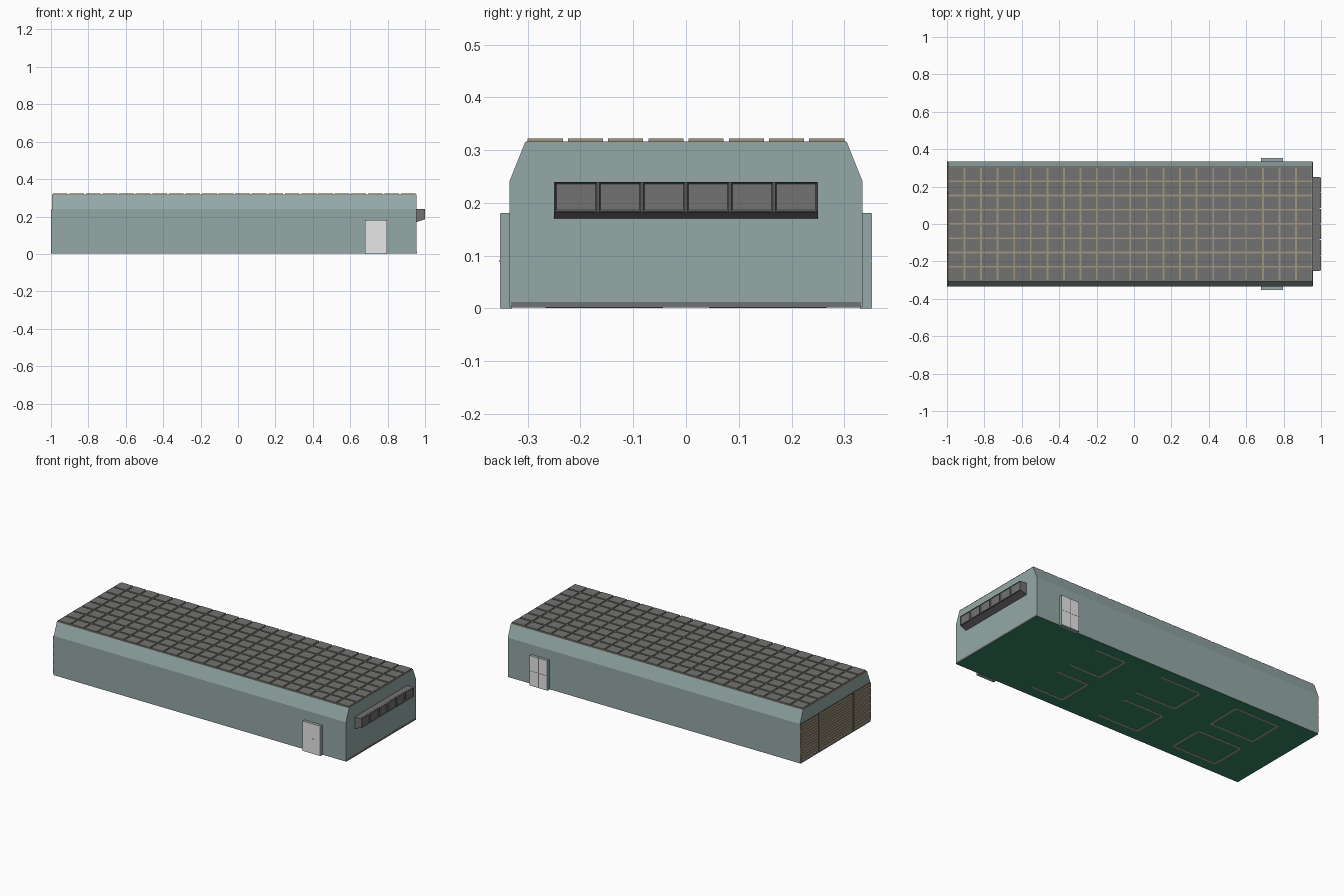
import bpy, bmesh

cube = bpy.data.objects.get("Cube")
if cube:
    bpy.data.objects.remove(cube)


def material(name, r, g, b):
    m = bpy.data.materials.new(name)
    m.use_nodes = True
    m.diffuse_color = (r, g, b, 1)
    m.node_tree.nodes["Principled BSDF"].inputs["Base Color"].default_value = (r, g, b, 1)
    return m


WALL = material("grey_teal_wall", 0.30, 0.395, 0.39)
GREY = material("mid_grey", 0.17, 0.17, 0.17)
TAN = material("tan_timber", 0.35, 0.30, 0.21)
DOOR = material("light_grey_door", 0.82, 0.82, 0.82)
GREEN = material("green_floor", 0.04, 0.24, 0.14)
DARK = material("dark_gap", 0.05, 0.045, 0.04)
PAINT = material("pale_floor_paint", 0.42, 0.40, 0.37)


def finish(name, bm, *mats):
    bmesh.ops.recalc_face_normals(bm, faces=bm.faces)
    mesh = bpy.data.meshes.new(name)
    bm.to_mesh(mesh)
    bm.free()
    for m in mats:
        mesh.materials.append(m)
    ob = bpy.data.objects.new(name, mesh)
    bpy.context.scene.collection.objects.link(ob)
    return ob


def add_box(bm, x, y, z):
    """Add a box spanning three (low, high) ranges."""
    verts = bmesh.ops.create_cube(bm, size=1)["verts"]
    for v in verts:
        v.co = [(r[0] + r[1]) / 2 + c * (r[1] - r[0]) for r, c in zip((x, y, z), v.co)]


def boxes(name, mats, spans):
    bm = bmesh.new()
    for s in spans:
        add_box(bm, *s)
    return finish(name, bm, *mats)


def prism(name, mat, profile, axis, low, high):
    """Extrude a two-axis profile along x (axis 0) or y (axis 1)."""
    bm = bmesh.new()
    verts = [bm.verts.new((low, a, z) if axis == 0 else (a, low, z)) for a, z in profile]
    face = bm.faces.new(verts)
    out = bmesh.ops.extrude_face_region(bm, geom=[face])
    for v in out["geom"]:
        if isinstance(v, bmesh.types.BMVert):
            v.co[axis] = high
    return finish(name, bm, mat)


X0, X1, HALF = -0.995, 0.955, 0.335

# Hall with chamfered eaves
half = [(HALF, 0.003), (HALF, 0.24), (0.305, 0.315)]
prism("hall_body", WALL, half + [(-y, z) for y, z in reversed(half)], 0, X0, X1)

# Floor slab, green underneath
slab = boxes("floor_slab", (GREY, GREEN),
             [((X0 - 0.004, X1 + 0.001), (-0.332, 0.332), (0.002, 0.012))])
for f in slab.data.polygons:
    f.material_index = 1 if f.normal.z < -0.5 else 0

# Timber roof deck with a grid of timber-edged tiles
boxes("roof_deck", (TAN,), [((X0, X1), (-0.303, 0.303), (0.313, 0.3165))])
COLS, ROWS, GAP = 22, 8, 0.0048
px, py = (X1 - X0) / COLS, 0.61 / ROWS
tiles = boxes("roof_tiles", (GREY, TAN), [
    ((X0 + i * px + GAP, X0 + (i + 1) * px - GAP),
     (-0.305 + j * py + GAP, -0.305 + (j + 1) * py - GAP), (0.316, 0.322))
    for i in range(COLS) for j in range(ROWS)])
for f in tiles.data.polygons:
    f.material_index = 0 if f.normal.z > 0.5 else 1

# Bay window: one housing with a sloped sill, and a row of framed panes
prism("window_housing", GREY,
      [(X1, 0.17), (0.992, 0.183), (0.992, 0.24), (X1, 0.24)], 1, -0.25, 0.25)
PANES = 6
pitch = 0.5 / PANES
bm = bmesh.new()
for i in range(PANES):
    y0 = -0.25 + i * pitch
    add_box(bm, (0.99, 1.0), (y0 + 0.002, y0 + pitch - 0.002), (0.184, 0.239))
fronts = [f for f in bm.faces if f.calc_center_median().x > 0.999]
bmesh.ops.inset_individual(bm, faces=fronts, thickness=0.004, depth=-0.004)
finish("window_panes", bm, GREY)

# Side doors on both long walls
for side in (-1, 1):
    def across(a, b):
        return tuple(sorted((side * a, side * b)))
    where = "front" if side < 0 else "back"
    boxes(where + "_door_frame", (WALL,), [((0.678, 0.797), across(0.33, 0.3515), (0, 0.181))])
    if side < 0:
        boxes("front_door_leaf", (DOOR,), [((0.679, 0.796), across(0.351, 0.353), (0.001, 0.18))])
        boxes("front_door_handle", (DOOR,), [((0.725, 0.75), across(0.352, 0.354), (0.088, 0.091))])
    else:
        boxes("back_door_leaves", (DOOR,), [
            ((x, x + 0.056), across(0.351, 0.353), z)
            for x in (0.679, 0.74) for z in ((0.001, 0.089), (0.091, 0.18))])
        boxes("back_door_seams", (GREY,), [
            ((0.735, 0.74), across(0.351, 0.352), (0.001, 0.18)),
            ((0.679, 0.796), across(0.351, 0.352), (0.089, 0.091))])

# Slatted timber gate in three sections on the end wall
SLATS = 14
step = 0.225 / SLATS
sections = [(-0.333, -0.172), (-0.16, 0.16), (0.172, 0.333)]
boxes("gate_slats", (TAN,), [
    ((-1.0, X0 + 0.002), ys, (0.013 + k * step, 0.013 + (k + 1) * step - 0.0015))
    for ys in sections for k in range(SLATS)])
boxes("gate_backing", (DARK,), [((-0.997, X0 + 0.002), (-0.333, 0.333), (0.012, 0.238))])

# Painted bay outlines on the underside
W = 0.013
spans = []
for x_far, x_near, closed in ((0.28, 0.49, False), (-0.24, 0.03, False), (-0.78, -0.49, True)):
    for ya, yb in ((0.05, 0.26), (-0.26, -0.05)):
        spans += [((x_far, x_near), (y - W / 2, y + W / 2), (0.001, 0.003)) for y in (ya, yb)]
        for x in (x_far, x_near) if closed else (x_far,):
            spans.append(((x - W / 2, x + W / 2), (ya, yb), (0.001, 0.003)))
boxes("floor_markings", (PAINT,), spans)
